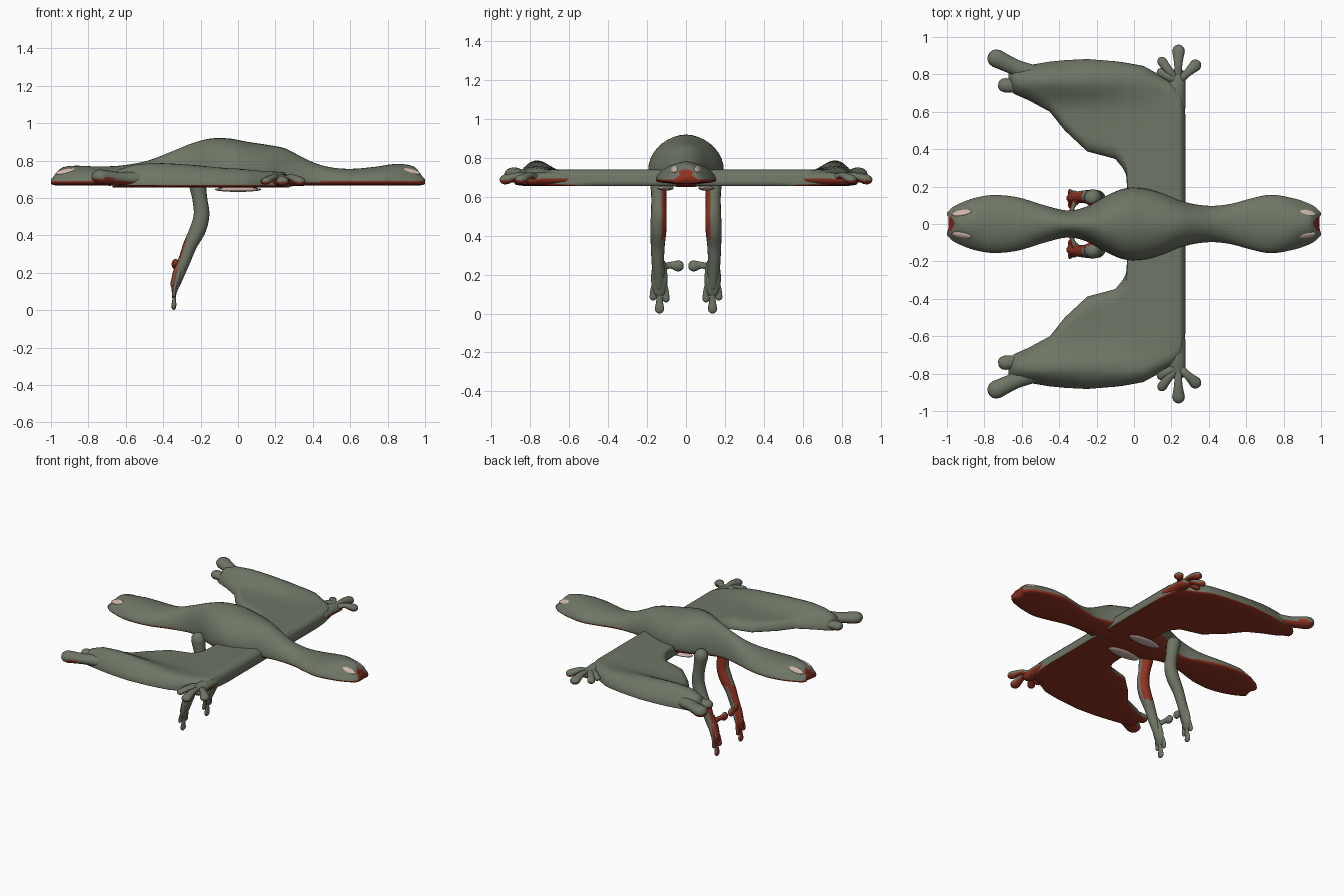
import bpy, bmesh, math
from mathutils import Vector, Euler

if "Cube" in bpy.data.objects:
    bpy.data.objects.remove(bpy.data.objects["Cube"])

def material(name, rgb):
    m = bpy.data.materials.new(name)
    m.diffuse_color = (*rgb, 1)
    m.use_nodes = True
    m.node_tree.nodes["Principled BSDF"].inputs["Base Color"].default_value = m.diffuse_color
    return m

SKIN = material("grey green skin", (0.155, 0.18, 0.13))
RED = material("dark red underside", (0.29, 0.034, 0.016))
PALE = material("pale pink", (0.62, 0.46, 0.41))
MATS = [SKIN, RED, PALE]

def under(c, n):
    return 1 if n.z < -0.25 else 0

def finish(name, bm, rule):
    bmesh.ops.recalc_face_normals(bm, faces=bm.faces)
    for f in bm.faces:
        f.normal_update()
        f.smooth = True
        f.material_index = rule(f.calc_center_median(), f.normal)
    me = bpy.data.meshes.new(name)
    bm.to_mesh(me)
    bm.free()
    for m in MATS:
        me.materials.append(m)
    ob = bpy.data.objects.new(name, me)
    bpy.context.collection.objects.link(ob)
    return ob

def loft(name, rings, rule=under):
    bm = bmesh.new()
    rows = [[bm.verts.new(p) for p in r] for r in rings]
    n = len(rows[0])
    for a, b in zip(rows, rows[1:]):
        for i in range(n):
            j = (i + 1) % n
            bm.faces.new((a[i], a[j], b[j], b[i]))
    bm.faces.new(rows[0])
    bm.faces.new(rows[-1])
    return finish(name, bm, rule)

def hermite(table, x):
    """Smooth interpolation of rows (x, a, b, ...)."""
    k = max(i for i in range(len(table) - 1) if table[i][0] <= x or i == 0)
    def slope(i, c):
        lo, hi = table[max(i - 1, 0)], table[min(i + 1, len(table) - 1)]
        return (hi[c] - lo[c]) / (hi[0] - lo[0])
    p, q = table[k], table[k + 1]
    h = q[0] - p[0]
    t = (x - p[0]) / h
    return [p[c] * (2*t**3 - 3*t*t + 1) + slope(k, c) * h * (t**3 - 2*t*t + t)
            + q[c] * (3*t*t - 2*t**3) + slope(k + 1, c) * h * (t**3 - t*t)
            for c in range(1, len(p))]

def tube(name, pts, squash=(1, 1, 1), rule=under, n=16, steps=5):
    """Round limb through points (x, y, z, radius) with rounded ends."""
    table = [(i, *p) for i, p in enumerate(pts)]
    count = (len(pts) - 1) * steps
    samples = [hermite(table, i / steps) for i in range(count + 1)]
    pos = [Vector(s[:3]) for s in samples]
    rad = [s[3] for s in samples]
    d0, d1 = (pos[0] - pos[1]).normalized(), (pos[-1] - pos[-2]).normalized()
    r0, r1 = rad[0], rad[-1]
    caps = [(0.95, 0.3), (0.8, 0.6), (0.5, 0.87)]
    pos = [pos[0] + d0 * r0 * a for a, b in caps] + pos + [pos[-1] + d1 * r1 * a for a, b in caps[::-1]]
    rad = [r0 * b for a, b in caps] + rad + [r1 * b for a, b in caps[::-1]]
    rings, q, last = [], None, None
    for i, p in enumerate(pos):
        d = (pos[min(i + 1, len(pos) - 1)] - pos[max(i - 1, 0)]).normalized()
        q = d.to_track_quat('Z', 'Y') if q is None else last.rotation_difference(d) @ q
        last = d
        ring = []
        for k in range(n):
            a = 2 * math.pi * k / n
            o = q @ Vector((math.cos(a), math.sin(a), 0)) * rad[i]
            ring.append(p + Vector([o[c] * squash[c] for c in range(3)]))
        rings.append(ring)
    return loft(name, rings, rule)

def blob(name, loc, scale, rot, mat):
    bm = bmesh.new()
    bmesh.ops.create_uvsphere(bm, u_segments=20, v_segments=10, radius=1)
    e = Euler(rot).to_matrix()
    for v in bm.verts:
        v.co = e @ Vector([v.co[c] * scale[c] for c in range(3)]) + Vector(loc)
    return finish(name, bm, lambda c, n: mat)

# Two-headed body: x, half width, top height
BODY = [(-1.0, .06, .72), (-.97, .09, .748), (-.92, .115, .768), (-.85, .14, .772), (-.75, .155, .768),
        (-.62, .142, .774), (-.48, .10, .80), (-.35, .072, .85), (-.25, .095, .89), (-.15, .15, .917),
        (-.05, .19, .918), (.05, .19, .90), (.15, .165, .885), (.25, .125, .865), (.33, .105, .825),
        (.42, .097, .783), (.52, .108, .76), (.62, .135, .756), (.73, .156, .766), (.85, .138, .782),
        (.93, .112, .772), (.97, .09, .75), (1.0, .06, .72)]

def body_ring(x):
    w, top = hermite(BODY, x)
    inner = max(0, 1 - abs(x) / .4)
    rim, low = .69 + .05 * inner, .667 - .017 * inner
    power = 1.15 - .15 * min(1, inner * 1.6) + .9 * min(1, max(0, abs(x) - .8) / .12)
    ring = []
    for k in range(36):
        a = 2 * math.pi * k / 36
        s, c = math.sin(a), math.cos(a)
        if s >= 0:
            z = rim + (top - rim) * s ** power
        else:
            z = rim - (rim - low) * abs(s) ** .6
        # notch in the snout tips
        nx = x
        if abs(x) > .95:
            nx -= math.copysign(max(0, 1 - abs(w * c) / .05) * .035 * (abs(x) - .95) / .05, x)
        ring.append((nx, w * c, z))
    return ring

def body_rule(c, n):
    if abs(c.x) > .96 and abs(n.x) > .8:
        return 1
    if abs(c.x) > .45 and c.z < .686:
        return 1
    return under(c, n)

xs = [-1 + 2 * i / 100 for i in range(101)]
loft("two_headed_body", [body_ring(x) for x in xs], body_rule)

# Eyes on both heads
for sx in (-1, 1):
    for sy in (-1, 1):
        blob("eye", (sx * .922, sy * .06, .742), (.055, .02, .010),
             (-sy * .7, sx * .2, -sx * sy * .15), 2)

# Wing plan: x, inner edge, outer edge, membrane height, outer ridge height
WING = [(.275, .05, .58, .008, 0), (.268, .05, .64, .045, 0), (.25, .05, .72, .064, 0),
        (.21, .05, .76, .068, .0), (.15, .05, .79, .064, .008), (.05, .05, .845, .06, .02),
        (-.03, .1, .86, .057, .03), (-.042, .262, .862, .056, .03), (-.06, .30, .865, .055, .032),
        (-.1, .348, .87, .053, .038), (-.25, .388, .882, .05, .055), (-.37, .50, .876, .05, .063),
        (-.45, .60, .868, .05, .065), (-.56, .66, .85, .05, .055), (-.64, .695, .835, .048, .03),
        (-.67, .72, .82, .02, .0)]

def wing_ring(x, yi, yo, h, ridge, s):
    top, bot = [], []
    for k in range(29):
        v = (1 - math.cos(math.pi * k / 28)) / 2
        y = yi + (yo - yi) * v
        edge = min(1, (yo - y) / .07, 1 if x > -.035 else (y - yi) / .07)
        e = math.sqrt(max(0, 1 - (1 - edge) ** 2))
        bump = ridge * math.exp(-((y - .765) / .09) ** 2)
        top.append((x, s * y, .672 + (h + bump) * e))
        bot.append((x, s * y, .668 - .012 * e))
    return top + bot[::-1]

def curl(points, s):
    return [(x, s * y, z, r) for x, y, z, r in points]

for s in (-1, 1):
    side = "right" if s < 0 else "left"
    rows = []
    for a, b in zip(WING, WING[1:]):
        for t in (0, 1/3, 2/3):
            rows.append([p + (q - p) * t for p, q in zip(a, b)])
    rows.append(WING[-1])
    loft(side + "_wing", [wing_ring(*r, s) for r in rows])
    # Lobes at the rear wing tip
    tube(side + "_outer_lobe", curl([(-.54, .80, .70, .05), (-.64, .84, .705, .043), (-.735, .885, .713, .049)], s),
         (1, 1, .8))
    tube(side + "_inner_lobe", curl([(-.54, .73, .695, .045), (-.62, .735, .695, .035), (-.69, .742, .695, .038)], s),
         (1, 1, .8))
    # Wing hand
    tube(side + "_wing_wrist", curl([(.225, .62, .695, .05), (.225, .72, .695, .05), (.235, .79, .69, .042)], s),
         (1, 1, .7))
    for fx, fy, fr in ((.238, .925, .034), (.328, .848, .032), (.15, .868, .026), (.145, .81, .024)):
        mx, my = (fx + .235) / 2, (fy + .76) / 2
        tube(side + "_wing_finger", curl([(.235, .76, .69, .026), (mx, my, .71, .021), (fx, fy, .69, fr)], s),
             (1, 1, .75))

    # Legs: red on the inner side, then on the back of the foot
    def leg_rule(c, n, s=s):
        if c.z > .38:
            return 1 if n.y * s < -.55 else 0
        return 1 if n.x < -.3 and n.y * s < .6 else 0
    tube(side + "_leg", curl([(-.22, .14, .69, .05), (-.205, .14, .60, .042), (-.195, .14, .51, .044),
                              (-.215, .142, .43, .045), (-.255, .145, .35, .039), (-.285, .145, .27, .035),
                              (-.315, .14, .2, .034), (-.335, .138, .14, .028)], s), (.95, .92, 1), leg_rule)
    tube(side + "_palm", curl([(-.305, .138, .25, .035), (-.322, .137, .18, .043), (-.337, .137, .12, .035)], s),
         (.5, 1, 1), leg_rule)
    for ty, tz, tr in ((.103, .075, .018), (.136, .024, .024), (.169, .085, .018)):
        tube(side + "_toe", curl([(-.325, .5 * (ty + .137), .17, .018), (-.338, ty, (tz + .15) / 2, .015),
                                  (-.343, ty, tz, tr)], s), (.55, 1, 1), leg_rule)
    tube(side + "_thumb", curl([(-.31, .13, .235, .025), (-.33, .085, .248, .017), (-.335, .04, .245, .029)], s),
         (.7, 1, 1), leg_rule)
    # Pale belly patches
    blob(side + "_belly_patch", (0, s * .105, .645), (.125, .042, .013), (0, 0, 0), 2)
